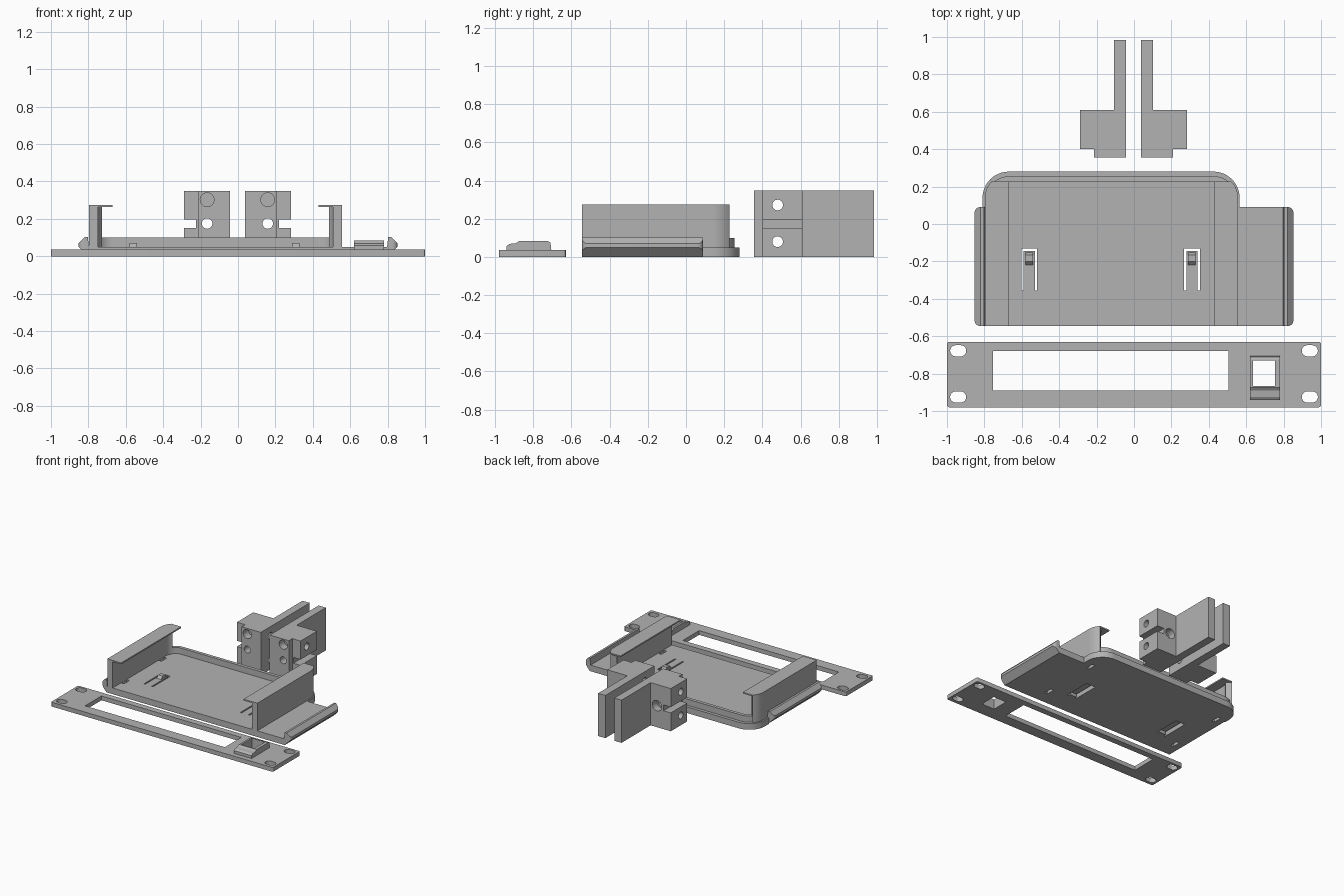
import bpy, bmesh, math
from mathutils import Vector

if "Cube" in bpy.data.objects:
    bpy.data.objects.remove(bpy.data.objects["Cube"])

grey = bpy.data.materials.new("grey plastic")
grey.diffuse_color = (0.45, 0.45, 0.45, 1)
grey.use_nodes = True
grey.node_tree.nodes["Principled BSDF"].inputs["Base Color"].default_value = grey.diffuse_color


def prism(name, pts, lo, hi, axis="z"):
    """Extrude a 2D outline along an axis."""
    place = {"z": lambda a, b, t: (a, b, t),
             "y": lambda a, b, t: (a, t, b),
             "x": lambda a, b, t: (t, a, b)}[axis]
    bm = bmesh.new()
    face = bm.faces.new([bm.verts.new(place(a, b, lo)) for a, b in pts])
    new = bmesh.ops.extrude_face_region(bm, geom=[face])["geom"]
    verts = [v for v in new if isinstance(v, bmesh.types.BMVert)]
    bmesh.ops.translate(bm, verts=verts, vec=Vector(place(0, 0, hi - lo)))
    bmesh.ops.recalc_face_normals(bm, faces=bm.faces)
    me = bpy.data.meshes.new(name)
    bm.to_mesh(me)
    bm.free()
    me.materials.append(grey)
    ob = bpy.data.objects.new(name, me)
    bpy.context.collection.objects.link(ob)
    return ob


def rect(x0, x1, y0, y1):
    return [(x0, y0), (x1, y0), (x1, y1), (x0, y1)]


def arc(cx, cy, r, a0, a1, n=12, ry=None):
    ry = ry or r
    return [(cx + r * math.cos(math.radians(a0 + (a1 - a0) * i / n)),
             cy + ry * math.sin(math.radians(a0 + (a1 - a0) * i / n))) for i in range(n + 1)]


def round_rect(x0, x1, y0, y1, r, n=6):
    return (arc(x0 + r, y0 + r, r, 180, 270, n) + arc(x1 - r, y0 + r, r, 270, 360, n)
            + arc(x1 - r, y1 - r, r, 0, 90, n) + arc(x0 + r, y1 - r, r, 90, 180, n))


def circle(cx, cy, r, ry=None, n=32):
    return arc(cx, cy, r, 0, 360, n, ry)[:-1]


def boolean(ob, tools, op="DIFFERENCE"):
    for tool in tools:
        m = ob.modifiers.new("cut", "BOOLEAN")
        m.operation, m.object, m.solver = op, tool, "EXACT"
        bpy.context.view_layer.objects.active = ob
        bpy.ops.object.modifier_apply(modifier=m.name)
        bpy.data.objects.remove(tool)


# Face plate with window, mounting slots and socket opening
plate = prism("face_plate", round_rect(-1, 1, -0.98, -0.63, 0.012, 3), 0, 0.035)
cuts = [prism("c", rect(-0.755, 0.505, -0.89, -0.68), -0.1, 0.1),
        prism("c", rect(0.636, 0.754, -0.866, -0.73), -0.1, 0.1)]
for x in (-0.94, 0.94):
    for y in (-0.925, -0.678):
        slot = arc(x + 0.013, y, 0.03, -90, 90) + arc(x - 0.013, y, 0.03, 90, 270)
        cuts.append(prism("c", slot, -0.1, 0.1))
boolean(plate, cuts)

# Raised socket frame on the face plate
frame = prism("socket_frame", [(-0.94, 0.03), (-0.94, 0.058), (-0.925, 0.068), (-0.89, 0.072),
                               (-0.875, 0.083), (-0.725, 0.083), (-0.71, 0.075), (-0.705, 0.03)],
              0.62, 0.78, "x")
boolean(frame, [prism("c", rect(0.636, 0.754, -0.866, -0.73), 0, 0.2)])

# Tray floor, with rounded rear corners
outline = ([(-0.80, -0.545), (0.80, -0.545), (0.80, 0.09), (0.565, 0.09)]
           + arc(0.425, 0.14, 0.14, 0, 90) + arc(-0.67, 0.14, 0.14, 90, 180)
           + [(-0.81, 0.09), (-0.80, 0.09)])
floor = prism("tray_floor", outline, 0, 0.05)
cuts = []
for x in (-0.56, 0.31):
    # U-shaped slit around a thin spring tongue
    u = [(x - 0.042, -0.355), (x - 0.03, -0.355), (x - 0.03, -0.145), (x + 0.03, -0.145),
         (x + 0.03, -0.355), (x + 0.042, -0.355), (x + 0.042, -0.13), (x - 0.042, -0.13)]
    cuts += [prism("c", u, -0.1, 0.1),
             prism("c", rect(x - 0.036, x + 0.036, -0.335, -0.14), -0.1, 0.025)]
for x in (-0.735, 0.49):
    for y in (-0.40, 0.08):
        cuts.append(prism("c", rect(x - 0.013, x + 0.013, y - 0.035, y + 0.035), -0.1, 0.1))
boolean(floor, cuts)

# Catches on the spring tongues
for x in (-0.56, 0.31):
    prism("tongue_catch", [(-0.225, 0.045), (-0.20, 0.07), (-0.165, 0.07), (-0.15, 0.045)],
          x - 0.02, x + 0.02, "x")

# Side rails with a pointed profile
for s, name in ((-1, "left_rail"), (1, "right_rail")):
    prof = [(s * a, b) for a, b in [(0.78, 0), (0.803, 0), (0.852, 0.05), (0.852, 0.07),
                                    (0.82, 0.103), (0.803, 0.103), (0.797, 0.05), (0.78, 0.05)]]
    rail = prism(name, prof, -0.545, 0.09, "y")
    boolean(rail, [prism("c", round_rect(-0.852, 0.852, -0.545, 0.09, 0.028), -0.1, 0.3)],
            "INTERSECT")

# Side walls that curve inward at the rear, each with a thin top lip
for s, edge, name in ((-1, -0.797, "left"), (1, 0.556, "right")):
    outer = arc(0.127, 0.14, 0.127, 180, 136, 8)
    inner = arc(0.127, 0.14, 0.079, 136, 180, 8)
    path = [(0, -0.545)] + outer + inner + [(0.048, -0.545)]
    prism(name + "_wall", [(edge - s * a, b) for a, b in path], 0.04, 0.275)
    lip = [(0, -0.545)] + outer + [(0.125, 0.228), (0.125, -0.545)]
    prism(name + "_lip", [(edge - s * a, b) for a, b in lip], 0.264, 0.275)
    low = arc(0.127, 0.14, 0.115, 140, 90, 6) + arc(0.127, 0.14, 0.088, 90, 140, 6)
    prism(name + "_rear_corner", [(edge - s * a, b) for a, b in low], 0.04, 0.1)

# Low rear stop
prism("rear_stop", rect(-0.67, 0.43, 0.228, 0.255), 0.04, 0.1)

# Pair of mirrored clamp brackets
for s, name in ((-1, "left_bracket"), (1, "right_bracket")):
    X = lambda a: -0.003 + s * a
    plan = [(0.04, 0.355), (0.212, 0.355), (0.212, 0.40), (0.287, 0.40),
            (0.287, 0.61), (0.105, 0.61), (0.105, 0.985), (0.04, 0.985)]
    bracket = prism(name, [(X(a), b) for a, b in plan], 0, 0.348)
    cuts = [prism("c", rect(min(X(0.222), X(0.4)), max(X(0.222), X(0.4)), 0.15, 0.197),
                  0.3, 0.7, "y"),
            prism("c", circle(X(0.162), 0.175, 0.028), 0.3, 0.7, "y"),
            prism("c", circle(X(0.162), 0.175, 0.042), 0.55, 0.7, "y"),
            prism("c", circle(X(0.162), 0.302, 0.037), 0.3, 0.42, "y")]
    for z in (0.08, 0.272):
        cuts.append(prism("c", circle(0.48, z, 0.028), min(X(0), X(0.4)), max(X(0), X(0.4)), "x"))
    boolean(bracket, cuts)

# Smooth the curved faces, keep edges sharp
for ob in bpy.context.scene.objects:
    ob.select_set(True)
bpy.context.view_layer.objects.active = plate
bpy.ops.object.shade_smooth_by_angle(angle=math.radians(25))
